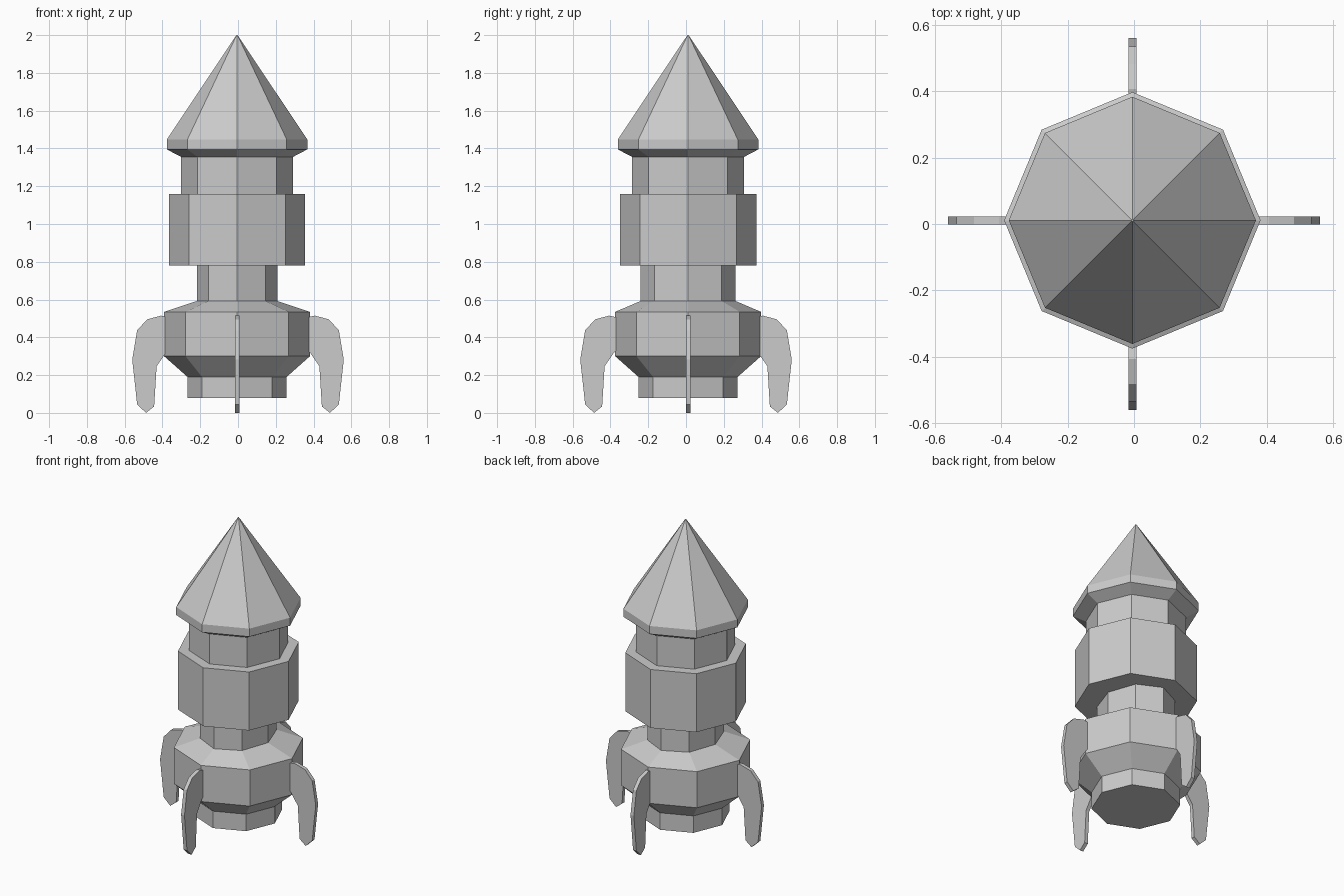
import bpy
import bmesh
from math import cos, sin, pi

cube = bpy.data.objects.get("Cube")
if cube:
    bpy.data.objects.remove(cube, do_unlink=True)

AXIS_X, AXIS_Y = -0.005, 0.011   # the hull axis sits slightly off centre
SIDES = 8

grey = bpy.data.materials.new("light_grey")
grey.use_nodes = True
colour = (0.6, 0.6, 0.6, 1)
grey.diffuse_color = colour
grey.node_tree.nodes["Principled BSDF"].inputs["Base Color"].default_value = colour


def finish(name, bm):
    bmesh.ops.recalc_face_normals(bm, faces=bm.faces)
    mesh = bpy.data.meshes.new(name)
    bm.to_mesh(mesh)
    bm.free()
    mesh.materials.append(grey)
    obj = bpy.data.objects.new(name, mesh)
    bpy.context.collection.objects.link(obj)
    return obj


def lathe(name, profile):
    """Stack octagonal rings given as (radius x, radius y, height)."""
    bm = bmesh.new()
    rings = []
    for rx, ry, z in profile:
        rings.append([bm.verts.new((AXIS_X + rx * cos(2 * pi * i / SIDES),
                                    AXIS_Y + ry * sin(2 * pi * i / SIDES), z))
                      for i in range(SIDES)])
    for low, high in zip(rings, rings[1:]):
        for i in range(SIDES):
            j = (i + 1) % SIDES
            bm.faces.new((low[i], low[j], high[j], high[i]))
    bm.faces.new(rings[0][::-1])
    bm.faces.new(rings[-1])
    return finish(name, bm)


def even(*points):
    return [(r, r, z) for r, z in points]


# Hull sections from the nozzle up to the nose
NECK = (0.213, 0.252)
lathe("engine_section", even((0.262, 0.08), (0.262, 0.19), (0.386, 0.30), (0.386, 0.535))
      + [(*NECK, 0.592)])
lathe("lower_neck", [(*NECK, 0.592), (*NECK, 0.78)])
lathe("middle_collar", even((0.361, 0.78), (0.361, 1.16)))
lathe("upper_neck", even((0.296, 1.16), (0.296, 1.355)))
lathe("nose_cone", even((0.296, 1.355), (0.372, 1.395), (0.372, 1.447), (0.003, 2.0)))

# Four curved landing fins, outline as (distance from centre, height)
FIN = [(0.34, 0.50), (0.407, 0.515), (0.481, 0.495), (0.534, 0.437), (0.56, 0.283),
       (0.534, 0.045), (0.487, 0.0), (0.444, 0.034), (0.431, 0.246), (0.381, 0.32),
       (0.33, 0.36)]
HALF = 0.012


def fin(name, dx, dy):
    bm = bmesh.new()
    sides = []
    for t in (-HALF, HALF):
        sides.append([bm.verts.new((dx * r + abs(dy) * (AXIS_X + t),
                                    dy * r + abs(dx) * (AXIS_Y + t), z)) for r, z in FIN])
    a, b = sides
    for i in range(len(FIN)):
        j = (i + 1) % len(FIN)
        bm.faces.new((a[i], a[j], b[j], b[i]))
    bm.faces.new(a[::-1])
    bm.faces.new(b)
    finish(name, bm)


for name, dx, dy in (("left_fin", 1, 0), ("back_fin", 0, 1),
                     ("right_fin", -1, 0), ("front_fin", 0, -1)):
    fin(name, dx, dy)
